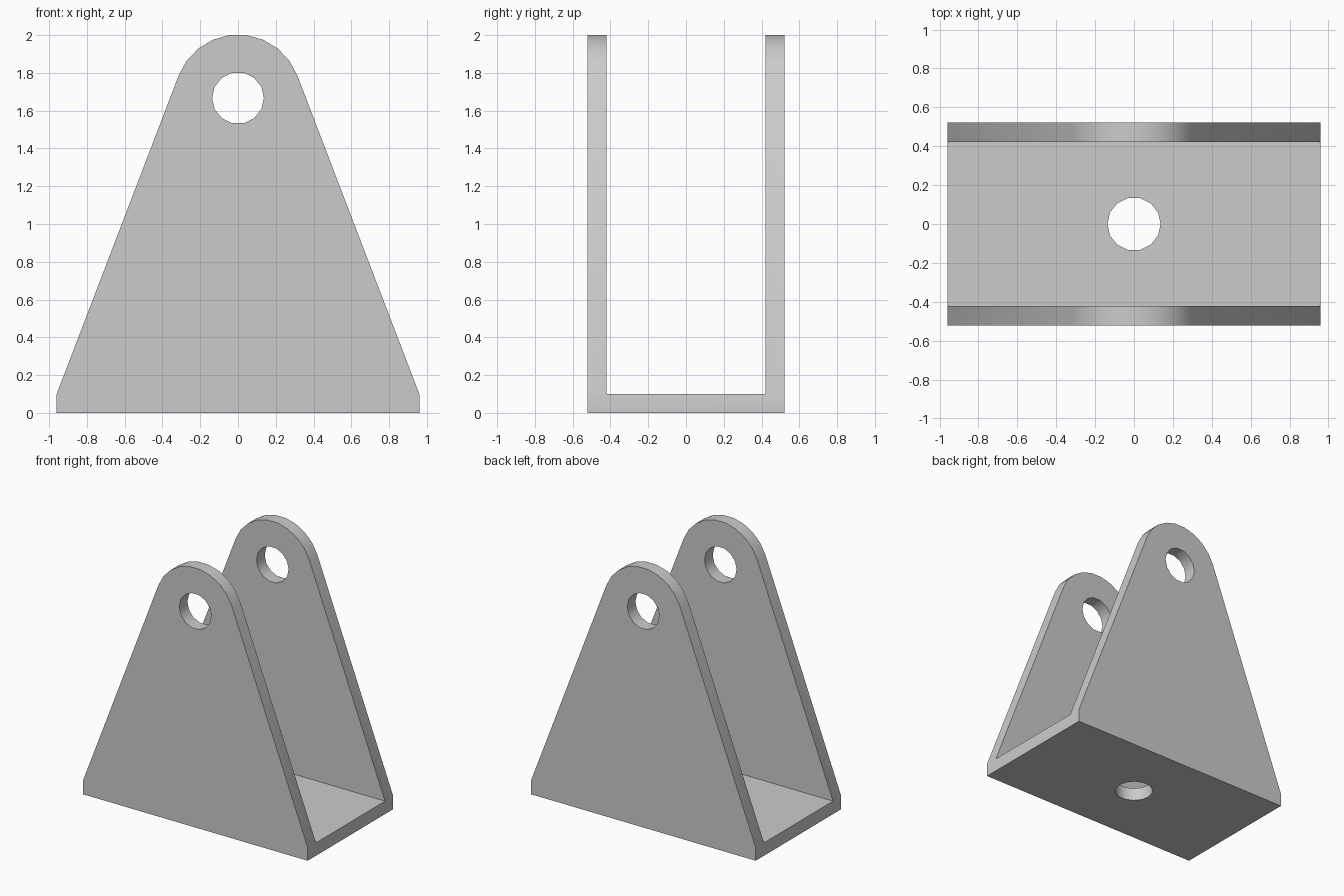
import bpy
import bmesh
from math import sin, cos, pi, radians
from mathutils import Matrix

if "Cube" in bpy.data.objects:
    bpy.data.objects.remove(bpy.data.objects["Cube"], do_unlink=True)

# Main dimensions
HALF_LENGTH, HALF_WIDTH, THICK = 0.96, 0.521, 0.1
EYE_Z, EYE_RADIUS, HOLE_RADIUS = 1.667, 0.336, 0.137
HOLE_SIDES, ARC_STEPS, TANGENT = 14, 9, radians(21)

grey = bpy.data.materials.new("plain grey")
grey.use_nodes = True
colour = (0.6, 0.6, 0.6, 1)
grey.diffuse_color = colour
grey.node_tree.nodes["Principled BSDF"].inputs["Base Color"].default_value = colour


def make_object(name, bm):
    bmesh.ops.recalc_face_normals(bm, faces=bm.faces)
    mesh = bpy.data.meshes.new(name)
    bm.to_mesh(mesh)
    bm.free()
    mesh.materials.append(grey)
    obj = bpy.data.objects.new(name, mesh)
    bpy.context.collection.objects.link(obj)
    return obj


def prism(name, outline, half_depth):
    """Extrude an x-z outline symmetrically along y."""
    bm = bmesh.new()
    face = bm.faces.new([bm.verts.new((x, -half_depth, z)) for x, z in outline])
    result = bmesh.ops.extrude_face_region(bm, geom=[face])
    moved = [v for v in result["geom"] if isinstance(v, bmesh.types.BMVert)]
    bmesh.ops.translate(bm, verts=moved, vec=(0, 2 * half_depth, 0))
    return make_object(name, bm)


def cut(target, cutter):
    cutter.hide_render = True
    mod = target.modifiers.new("cut", "BOOLEAN")
    mod.operation, mod.solver, mod.object = "DIFFERENCE", "EXACT", cutter
    bpy.context.view_layer.objects.active = target
    bpy.ops.object.modifier_apply(modifier=mod.name)
    bpy.data.objects.remove(cutter, do_unlink=True)


# Side plate outline: straight foot, tapering flanks, rounded eye
outline = [(-HALF_LENGTH, THICK), (-HALF_LENGTH, 0), (HALF_LENGTH, 0), (HALF_LENGTH, THICK)]
for i in range(ARC_STEPS + 1):
    a = TANGENT + (pi - 2 * TANGENT) * i / ARC_STEPS
    outline.append((EYE_RADIUS * cos(a), EYE_Z + EYE_RADIUS * sin(a)))
bracket = prism("clevis_bracket", outline, HALF_WIDTH)

# Gap between the two side plates
gap = [(-1.5, THICK), (1.5, THICK), (1.5, 2.5), (-1.5, 2.5)]
cut(bracket, prism("gap_cutter", gap, HALF_WIDTH - THICK))

# Pin hole through both side plates
angles = [2 * pi * i / HOLE_SIDES for i in range(HOLE_SIDES)]
pin = [(HOLE_RADIUS * cos(a), EYE_Z + HOLE_RADIUS * sin(a)) for a in angles]
cut(bracket, prism("pin_hole_cutter", pin, 1))

# Bolt hole through the base
bolt = [(HOLE_RADIUS * cos(a), HOLE_RADIUS * sin(a)) for a in angles]
bolt_cutter = prism("bolt_hole_cutter", bolt, 0.5)
bolt_cutter.data.transform(Matrix.Rotation(radians(90), 4, "X"))
cut(bracket, bolt_cutter)

# Smooth rounded surfaces, crisp plate edges
bpy.ops.object.select_all(action="DESELECT")
bracket.select_set(True)
bpy.context.view_layer.objects.active = bracket
bpy.ops.object.shade_smooth_by_angle(angle=radians(30))
